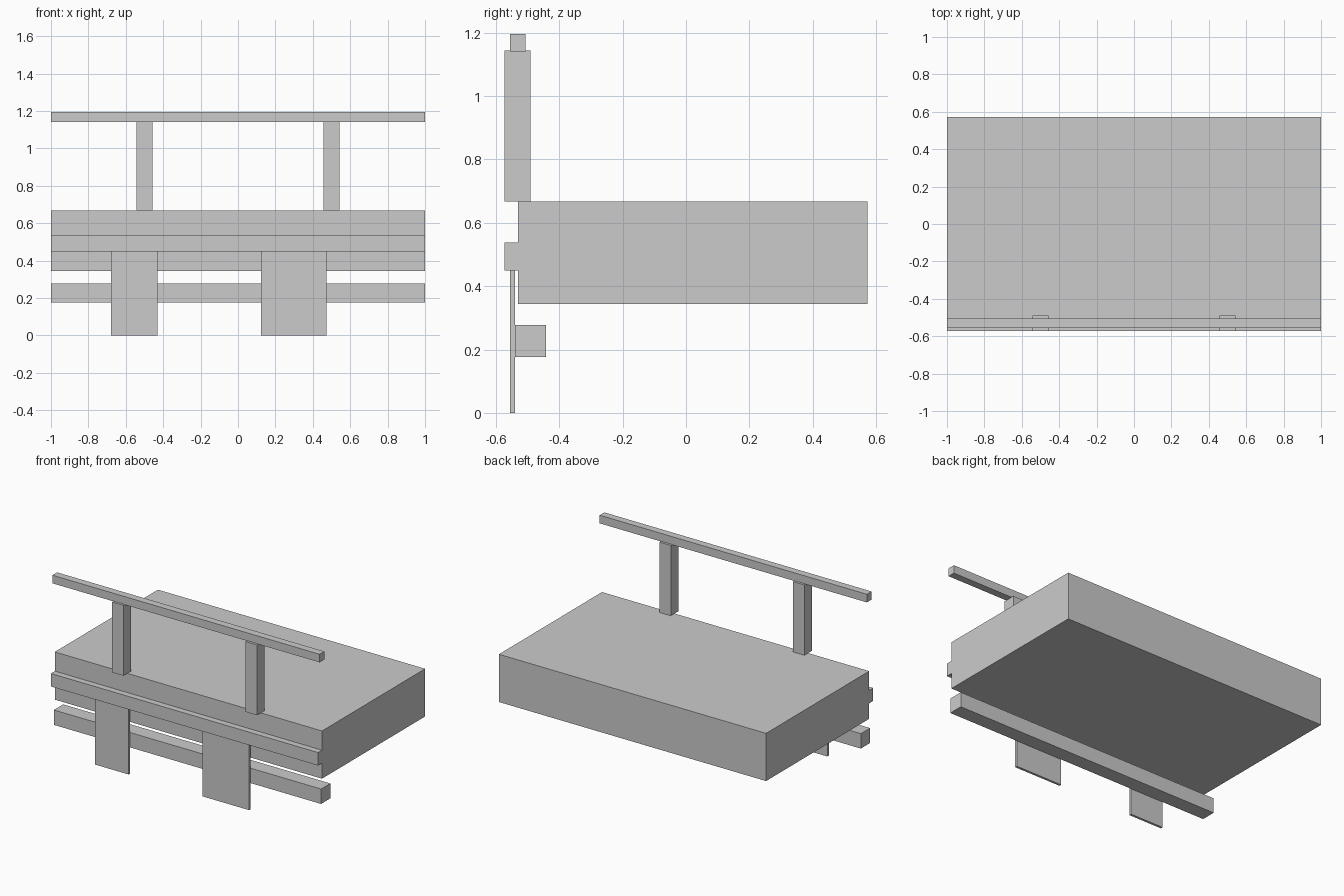
import bpy

cube = bpy.data.objects.get("Cube")
if cube:
    bpy.data.objects.remove(cube, do_unlink=True)

# Single plain finish
grey = bpy.data.materials.new("light_grey")
grey.use_nodes = True
colour = (0.6, 0.6, 0.6, 1)
grey.diffuse_color = colour
grey.node_tree.nodes["Principled BSDF"].inputs["Base Color"].default_value = colour


def box(name, x, y, z):
    """Box spanning the given (low, high) range on each axis."""
    spans = (x, y, z)
    bpy.ops.mesh.primitive_cube_add(size=1, location=[(a + b) / 2 for a, b in spans])
    obj = bpy.context.object
    obj.name = obj.data.name = name
    obj.scale = [b - a for a, b in spans]
    bpy.ops.object.transform_apply(location=False, rotation=False, scale=True)
    obj.data.materials.append(grey)
    return obj


full = (-1, 1)

# Deck slab and the strip along its front edge
box("deck", full, (-0.53, 0.572), (0.344, 0.667))
box("front_strip", full, (-0.572, -0.53), (0.449, 0.537))

# Railing: two posts and a top rail
for side, cx in (("right", -0.5), ("left", 0.5)):
    box(side + "_post", (cx - 0.043, cx + 0.043), (-0.572, -0.49), (0.667, 1.143))
box("top_rail", full, (-0.556, -0.506), (1.141, 1.196))

# Hanging boards of different widths below the strip
for side, span in (("right", (-0.68, -0.43)), ("left", (0.123, 0.473))):
    box(side + "_board", span, (-0.556, -0.54), (0, 0.449))

# Low bar behind the boards
box("low_bar", full, (-0.54, -0.441), (0.177, 0.278))
